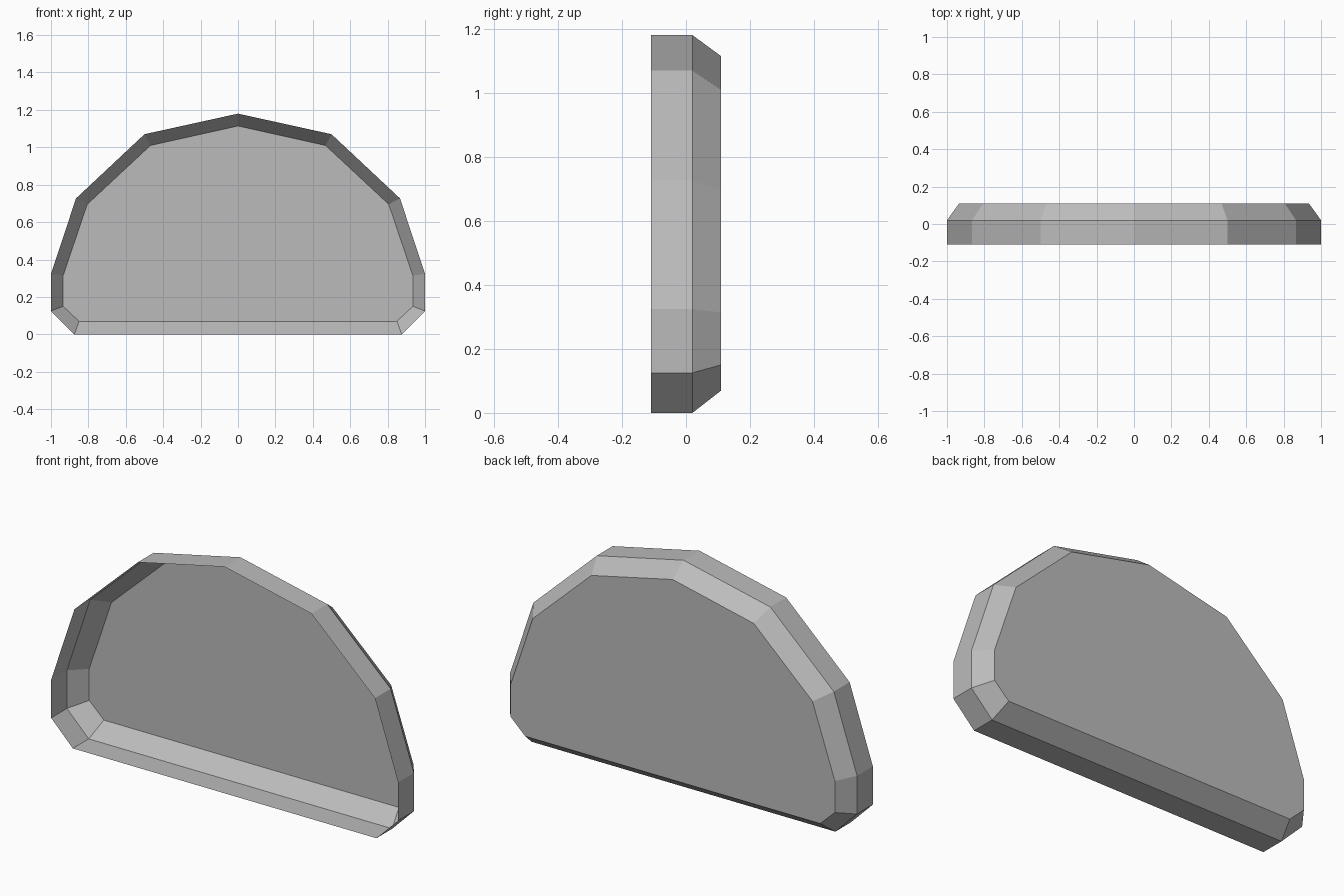
import bpy
import bmesh

cube = bpy.data.objects.get("Cube")
if cube:
    bpy.data.objects.remove(cube, do_unlink=True)

grey = bpy.data.materials.new("plain grey")
grey.use_nodes = True
colour = (0.5, 0.5, 0.5, 1)
grey.diffuse_color = colour
grey.node_tree.nodes["Principled BSDF"].inputs["Base Color"].default_value = colour

# Half outlines (x, z) from the top centre down to the bottom corner
RIM = [(0, 1.18), (0.5, 1.07), (0.866, 0.727), (1, 0.324), (1, 0.125), (0.875, 0)]
PANEL = [(0, 1.114), (0.468, 1.01), (0.806, 0.695), (0.935, 0.314), (0.935, 0.15), (0.85, 0.07)]


def ring(bm, half, y):
    """Mirror a half outline into a closed loop of vertices at depth y."""
    outline = half + [(-x, z) for x, z in reversed(half[1:])]
    return [bm.verts.new((x, y, z)) for x, z in outline]


# Open-fronted shell: straight wall, bevelled wall, flat back panel
bm = bmesh.new()
loops = [ring(bm, RIM, -0.11), ring(bm, RIM, 0.02), ring(bm, PANEL, 0.11)]
for a, b in zip(loops, loops[1:]):
    for i in range(len(a)):
        j = (i + 1) % len(a)
        bm.faces.new((a[i], a[j], b[j], b[i]))
back = bm.faces.new(loops[-1])
bmesh.ops.recalc_face_normals(bm, faces=bm.faces)
if back.normal.y < 0:
    bmesh.ops.reverse_faces(bm, faces=bm.faces)

mesh = bpy.data.meshes.new("domed_shell")
bm.to_mesh(mesh)
bm.free()
mesh.materials.append(grey)
shell = bpy.data.objects.new("domed_shell", mesh)
bpy.context.collection.objects.link(shell)
